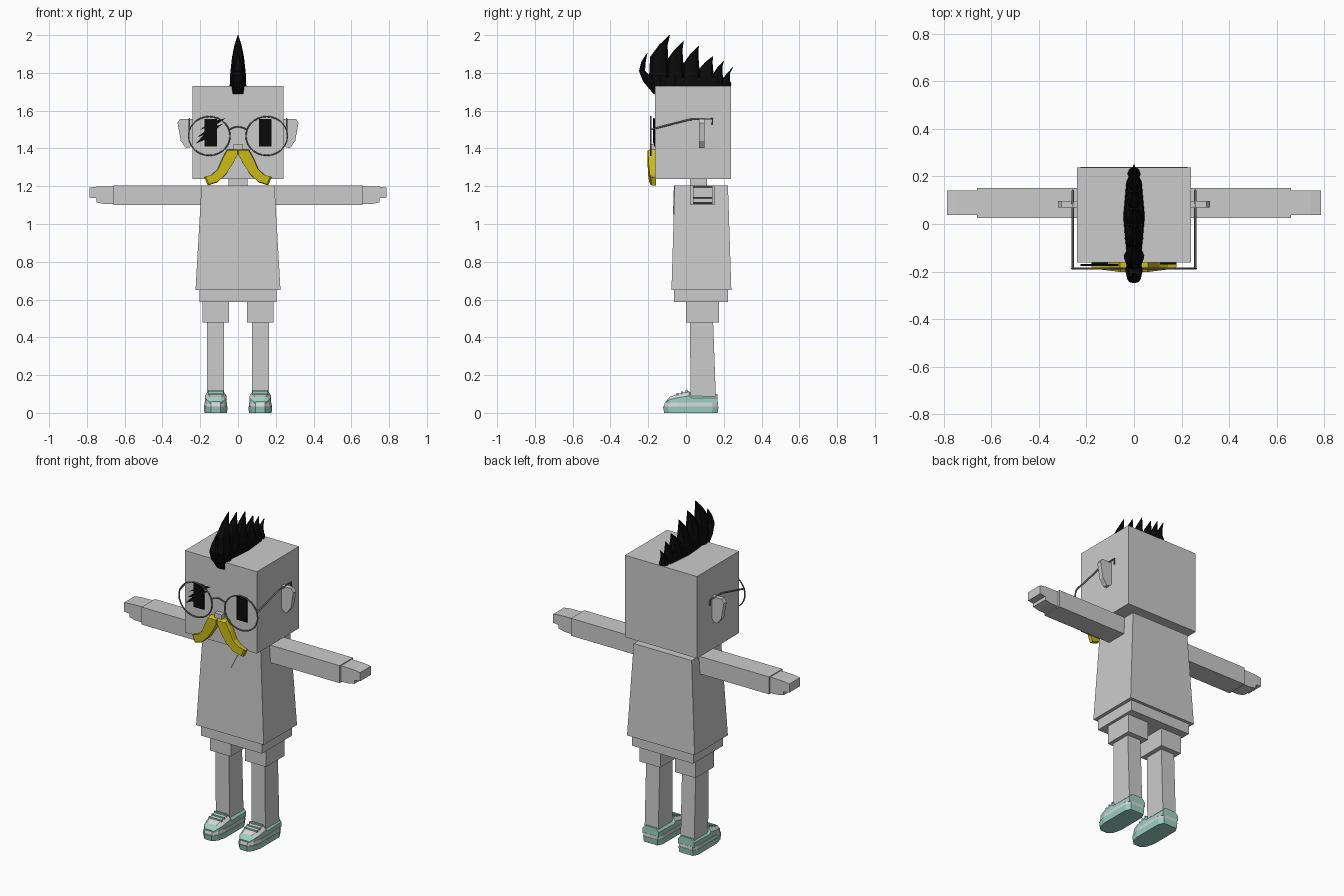
import bpy, bmesh, math
from mathutils import Vector

cube = bpy.data.objects.get("Cube")
if cube:
    bpy.data.objects.remove(cube, do_unlink=True)


def material(name, r, g, b):
    m = bpy.data.materials.new(name)
    m.use_nodes = True
    m.diffuse_color = (r, g, b, 1)
    bsdf = m.node_tree.nodes["Principled BSDF"]
    bsdf.inputs["Base Color"].default_value = (r, g, b, 1)
    bsdf.inputs["Roughness"].default_value = 0.8
    return m


grey = material("light grey", 0.6, 0.6, 0.6)
black = material("black", 0.003, 0.003, 0.003)
yellow = material("mustard yellow", 0.6, 0.5, 0.008)
mint = material("mint green", 0.34, 0.64, 0.54)
wire = material("wire grey", 0.2, 0.2, 0.2)
white = material("off white", 0.68, 0.68, 0.68)


def loft(name, rings, *mats, rule=None):
    """Skin a stack of equal rings, cap both ends."""
    bm = bmesh.new()
    vs = [[bm.verts.new(p) for p in ring] for ring in rings]
    n = len(vs[0])
    for lo, hi in zip(vs, vs[1:]):
        for i in range(n):
            j = (i + 1) % n
            bm.faces.new((lo[i], lo[j], hi[j], hi[i]))
    bm.faces.new(vs[0])
    bm.faces.new(vs[-1])
    bmesh.ops.recalc_face_normals(bm, faces=bm.faces)
    if rule:
        for f in bm.faces:
            f.material_index = rule(f)
    me = bpy.data.meshes.new(name)
    bm.to_mesh(me)
    bm.free()
    for m in mats:
        me.materials.append(m)
    ob = bpy.data.objects.new(name, me)
    bpy.context.collection.objects.link(ob)
    return ob


def rect(x0, x1, y0, y1, z):
    return [(x0, y0, z), (x1, y0, z), (x1, y1, z), (x0, y1, z)]


def box(name, x, y, z, mat):
    return loft(name, [rect(*x, *y, z[0]), rect(*x, *y, z[1])], mat)


def plate(name, pts, y0, y1, mat):
    """Front-facing outline in x, z, thickened along y."""
    return loft(name, [[(x, y, z) for x, z in pts] for y in (y0, y1)], mat)


def span(s, a, b):
    return sorted((s * a, s * b))


def tube(name, pts, radius, mat, closed=False):
    cu = bpy.data.curves.new(name, 'CURVE')
    cu.dimensions = '3D'
    cu.bevel_depth = radius
    cu.bevel_resolution = 1
    cu.use_fill_caps = True
    sp = cu.splines.new('POLY')
    sp.points.add(len(pts) - 1)
    for p, co in zip(sp.points, pts):
        p.co = (*co, 1)
    sp.use_cyclic_u = closed
    tmp = bpy.data.objects.new(name + "_path", cu)
    bpy.context.collection.objects.link(tmp)
    deps = bpy.context.evaluated_depsgraph_get()
    me = bpy.data.meshes.new_from_object(tmp.evaluated_get(deps))
    bpy.data.objects.remove(tmp, do_unlink=True)
    me.materials.clear()
    me.materials.append(mat)
    ob = bpy.data.objects.new(name, me)
    bpy.context.collection.objects.link(ob)


# Head, neck, torso and shorts
box("head", (-.24, .24), (-.163, .238), (1.237, 1.73), grey)
box("neck", (-.05, .05), (.02, .11), (1.18, 1.25), grey)
loft("shirt", [rect(-.225, .225, -.077, .24, .65),
               rect(-.193, .193, -.06, .222, 1.205)], grey)
loft("collar", [[(-.075, y, 1.203), (.075, y, 1.203), (0, y - .005, 1.05)]
                for y in (-.064, -.055)], grey)
box("shorts_waist", (-.204, .204), (-.063, .222), (.587, .66), grey)
box("nose", (-.024, .024), (-.19, -.16), (1.39, 1.423), grey)

# Glasses bridge
tube("glasses_bridge", [(.045 * t, -.187, 1.515 - .015 * t * t)
                        for t in (-1, -.5, 0, .5, 1)], .004, wire)

# Outlines shared by the mirrored parts
hand_shape = [(.655, 1.2), (.745, 1.198), (.787, 1.192), (.787, 1.14),
              (.75, 1.136), (.75, 1.115), (.71, 1.106), (.655, 1.105)]
ear_shape = [(.235, 1.557), (.305, 1.557), (.32, 1.535), (.303, 1.44),
             (.275, 1.402), (.255, 1.405), (.235, 1.43)]
tache = [(0, 1.395), (.058, 1.395), (.085, 1.345), (.108, 1.29), (.143, 1.258),
         (.178, 1.247), (.16, 1.204), (.11, 1.22), (.064, 1.263),
         (.03, 1.315), (0, 1.37)]


def shoe_ring(cx, z, w, toe, heel):
    """Shoe outline with a rounded toe and clipped heel."""
    half = [(.4, toe), (.78, toe + .025), (1, toe + .075), (1, heel - .03), (.75, heel)]
    return ([(cx + w * x, y, z) for x, y in half] +
            [(cx - w * x, y, z) for x, y in reversed(half)])


for s, side in ((1, "left"), (-1, "right")):
    # Arm, hand and ear
    box(side + "_arm", span(s, .17, .66), (.025, .152), (1.1, 1.205), grey)
    plate(side + "_hand", [(s * x, z) for x, z in hand_shape], .038, .141, grey)
    plate(side + "_ear", [(s * x, z) for x, z in ear_shape], .07, .097, grey)

    # Leg
    box(side + "_shorts_leg", span(s, .048, .187), (0, .175), (.478, .6), grey)
    loft(side + "_leg", [rect(*span(s, .074, .165), .025, .158, .08),
                         rect(*span(s, .074, .165), .02, .143, .5)], grey)

    # Shoe: sole, pale band, upper and laces
    cx = s * .118
    loft(side + "_shoe_sole", [shoe_ring(cx, 0, .06, -.115, .168),
                               shoe_ring(cx, .035, .063, -.122, .172)], mint)
    loft(side + "_shoe_band", [shoe_ring(cx, .035, .061, -.117, .17),
                               shoe_ring(cx, .055, .06, -.112, .169)], white)
    stations = [(-.108, .03, .06), (-.085, .048, .085), (-.045, .057, .1),
                (.015, .058, .117), (.03, .058, .098), (.168, .054, .1)]
    upper = [[(cx - w, y, .05), (cx - w, y, .05 + .6 * (z - .05)),
              (cx - .65 * w, y, z), (cx + .65 * w, y, z),
              (cx + w, y, .05 + .6 * (z - .05)), (cx + w, y, .05)]
             for y, w, z in stations]
    loft(side + "_shoe_upper", upper, mint, white,
         rule=lambda f: int(f.normal.z > .3 and -.08 < f.calc_center_median().y < .02))
    for k in range(3):
        y, z = -.05 + .024 * k, .1 + .007 * k
        box(f"{side}_shoe_lace_{k + 1}", (cx - .042, cx + .042), (y, y + .01),
            (z - .008, z + .006), mint)

    # Eye and half of the moustache
    box(side + "_eye", span(s, .11, .178), (-.17, -.161), (1.41, 1.556), black)
    loft(side + "_moustache", [
        [(s * x, -.16, z) for x, z in tache],
        [(s * x, -.19 + .05 * x, z) for x, z in tache],
        [(s * (x * .94 + .003), -.203 + .12 * max(0, x - .05), 1.3 + (z - 1.3) * .93)
         for x, z in tache]], yellow)

    # Glasses rim and temple
    ring = [2 * math.pi * i / 28 for i in range(28)]
    tube(side + "_glasses_rim", [(s * .152 + .11 * math.cos(a), -.187,
                                  1.466 + .103 * math.sin(a)) for a in ring],
         .004, wire, True)
    tube(side + "_glasses_temple", [(s * .258, -.187, 1.5), (s * .258, .02, 1.553),
                                    (s * .258, .14, 1.557), (s * .258, .14, 1.523)],
         .005, wire)

# Slashes over the right eye
for k, (x0, z0, x1, z1) in enumerate([(-.225, 1.425, -.11, 1.5), (-.215, 1.46, -.08, 1.53),
                                      (-.2, 1.5, -.065, 1.56)]):
    mx, mz = (x0 + x1) / 2, (z0 + z1) / 2
    plate(f"eye_slash_{k + 1}", [(x0, z0), (mx + .012, mz - .008), (x1, z1),
                                 (mx - .012, mz + .01)], -.176, -.168, black)


# Hair: a crest of curved spikes
def hair_ring(y0, y1, z, w):
    c, h = (y0 + y1) / 2, (y1 - y0) / 2
    return [(w * math.cos(a), c + h * math.sin(a), z)
            for a in (math.pi * i / 4 for i in range(8))]


loft("hair_front_spike", [hair_ring(*r) for r in (
    (-.172, -.15, 1.688, .028), (-.228, -.16, 1.756, .037), (-.249, -.217, 1.81, .028),
    (-.236, -.213, 1.86, .016), (-.207, -.204, 1.905, .002))], black)
loft("hair_base", [hair_ring(-.178, .24, 1.7 + .03, .045),
                   hair_ring(-.19, .215, 1.775, .038)], black)
valleys = [(-.19, 1.86), (-.1, 1.885), (-.02, 1.87), (.065, 1.84),
           (.14, 1.815), (.19, 1.79), (.228, 1.76)]
tips = [(-.085, 2.0), (-.012, 1.968), (.068, 1.942), (.143, 1.888),
        (.2, 1.862), (.25, 1.83)]
for k, ((a, za), (b, zb), (ty, tz)) in enumerate(zip(valleys, valleys[1:], tips)):
    w = .042 - .003 * k
    low = 1.695 if k == 0 else 1.725
    loft(f"hair_spike_{k + 1}", [
        hair_ring(max(a - .01, -.168), b + .01, low, w),
        hair_ring(a - .005, b + .012, (low + zb) / 2, w),
        hair_ring(a, b + .004, zb, w * .75),
        hair_ring(a + .45 * (ty - a), b + .2 * (ty - b), zb + .55 * (tz - zb), w * .45),
        hair_ring(ty - .003, ty, tz, .002)], black)
